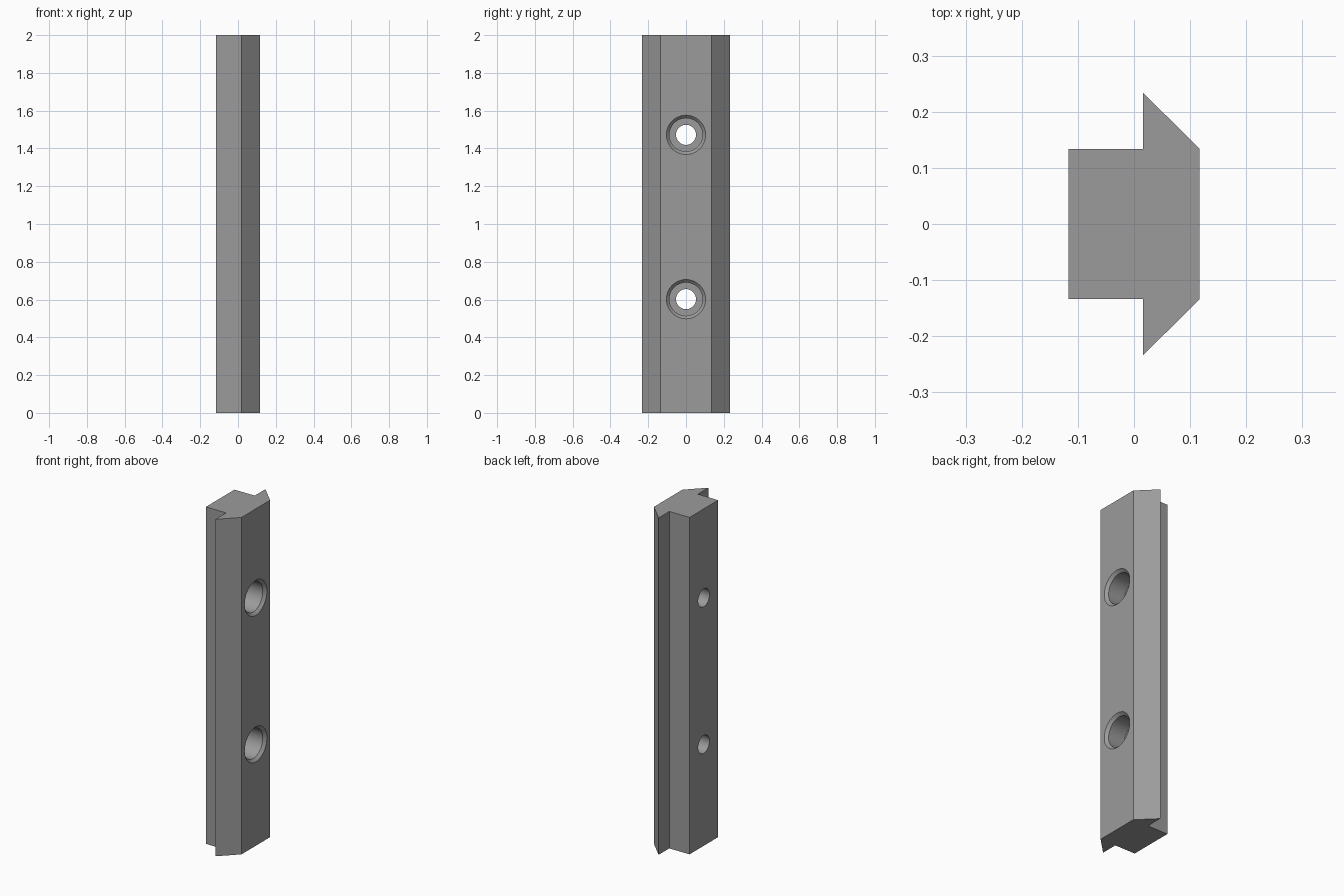
import bpy, bmesh, math

if "Cube" in bpy.data.objects:
    bpy.data.objects.remove(bpy.data.objects["Cube"])

steel = bpy.data.materials.new("grey_steel")
steel.diffuse_color = (0.33, 0.33, 0.33, 1)
steel.use_nodes = True
steel.node_tree.nodes["Principled BSDF"].inputs["Base Color"].default_value = steel.diffuse_color


def new_object(name, bm):
    bmesh.ops.recalc_face_normals(bm, faces=bm.faces)
    mesh = bpy.data.meshes.new(name)
    bm.to_mesh(mesh)
    bm.free()
    mesh.materials.append(steel)
    obj = bpy.data.objects.new(name, mesh)
    bpy.context.collection.objects.link(obj)
    return obj


# Rail: half profile mirrored in y, extruded upward
half = [(-0.117, 0.134), (0.016, 0.134), (0.016, 0.234), (0.117, 0.134)]
profile = half + [(x, -y) for x, y in reversed(half)]
bm = bmesh.new()
base = bm.faces.new([bm.verts.new((x, y, 0)) for x, y in profile])
top = bmesh.ops.extrude_face_region(bm, geom=[base])["geom"]
bmesh.ops.translate(bm, vec=(0, 0, 2), verts=[v for v in top if isinstance(v, bmesh.types.BMVert)])
rail = new_object("dovetail_rail", bm)

# Stepped screw hole: through hole, counterbore and chamfered mouth (x, radius)
steps = [(-0.2, 0.053), (-0.005, 0.053), (-0.005, 0.088),
         (0.101, 0.088), (0.117, 0.104), (0.15, 0.104)]
SIDES = 48


def screw_hole(name, z):
    bm = bmesh.new()
    rings = [[bm.verts.new((x, r * math.cos(2 * math.pi * i / SIDES),
                            z + r * math.sin(2 * math.pi * i / SIDES)))
              for i in range(SIDES)] for x, r in steps]
    for a, b in zip(rings, rings[1:]):
        for i in range(SIDES):
            j = (i + 1) % SIDES
            bm.faces.new((a[i], a[j], b[j], b[i]))
    bm.faces.new(rings[0])
    bm.faces.new(rings[-1])
    return new_object(name, bm)


bpy.context.view_layer.objects.active = rail
rail.select_set(True)
for name, z in (("lower_hole_cutter", 0.602), ("upper_hole_cutter", 1.472)):
    cutter = screw_hole(name, z)
    mod = rail.modifiers.new(name, "BOOLEAN")
    mod.operation = "DIFFERENCE"
    mod.solver = "EXACT"
    mod.object = cutter
    bpy.ops.object.modifier_apply(modifier=mod.name)
    bpy.data.objects.remove(cutter)

# Round hole walls, crisp edges
bpy.ops.object.shade_smooth_by_angle(angle=math.radians(30))
